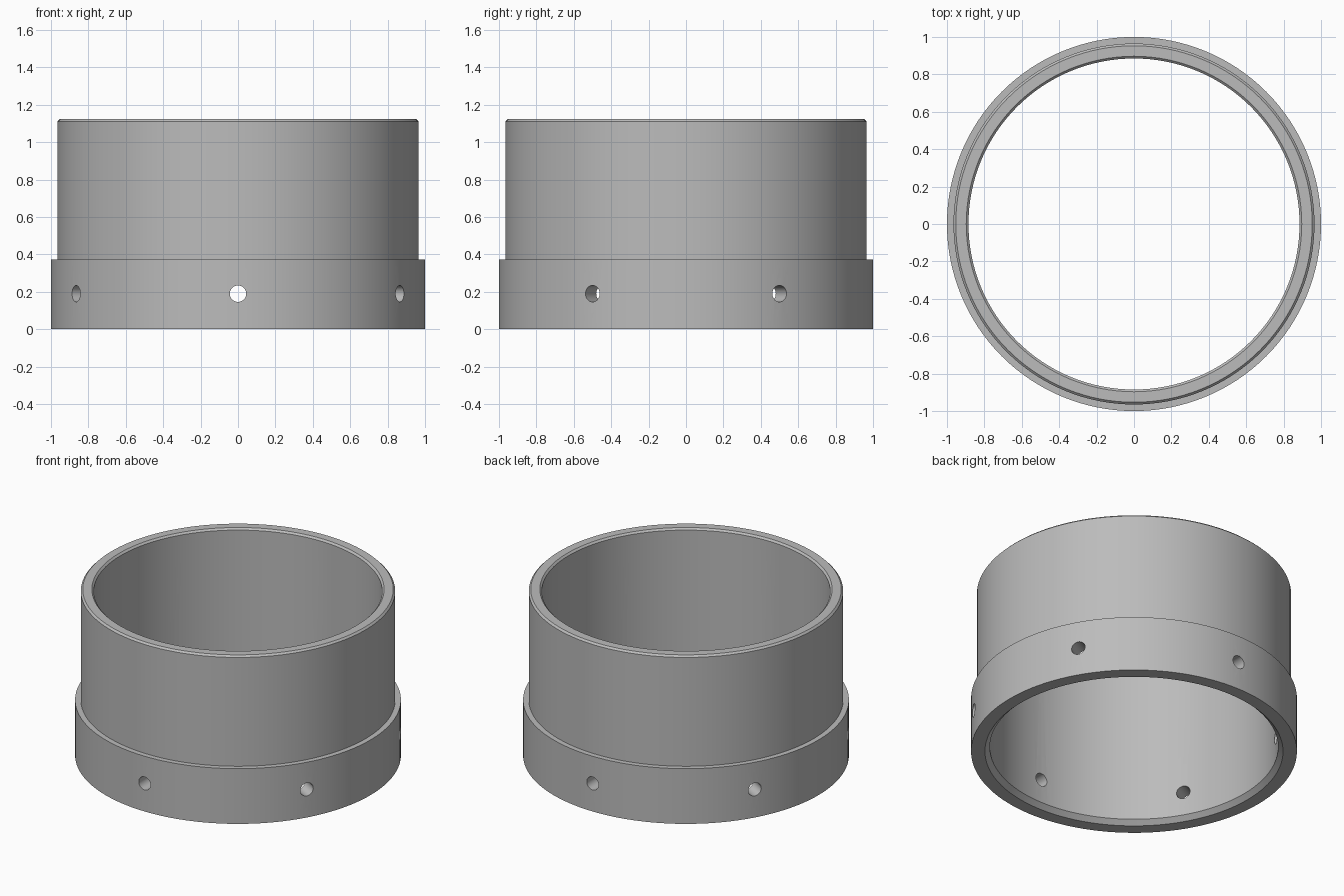
import bpy, bmesh, math
from mathutils import Matrix, Vector

if "Cube" in bpy.data.objects:
    bpy.data.objects.remove(bpy.data.objects["Cube"])

SEGMENTS = 128
HOLE_Z, HOLE_R = 0.19, 0.044

gray = bpy.data.materials.new("plain gray")
gray.diffuse_color = (0.5, 0.5, 0.5, 1)
gray.use_nodes = True
gray.node_tree.nodes["Principled BSDF"].inputs["Base Color"].default_value = gray.diffuse_color


def make_object(name, bm):
    bmesh.ops.recalc_face_normals(bm, faces=bm.faces)
    mesh = bpy.data.meshes.new(name)
    bm.to_mesh(mesh)
    bm.free()
    mesh.materials.append(gray)
    obj = bpy.data.objects.new(name, mesh)
    bpy.context.collection.objects.link(obj)
    return obj


# Sleeve wall: closed (radius, z) section with chamfered rims and a wide collar
section = [(0.915, 0), (1, 0), (1, 0.374), (0.965, 0.374), (0.965, 1.111),
           (0.953, 1.123), (0.897, 1.123), (0.885, 1.111), (0.885, 0.03)]
bm = bmesh.new()
verts = [bm.verts.new((0, -r, z)) for r, z in section]
edges = [bm.edges.new((verts[i - 1], verts[i])) for i in range(len(verts))]
bmesh.ops.spin(bm, geom=verts + edges, cent=(0, 0, 0), axis=(0, 0, 1),
               angle=math.tau, steps=SEGMENTS, use_merge=True)
bmesh.ops.remove_doubles(bm, verts=bm.verts, dist=1e-4)
sleeve = make_object("collared_sleeve", bm)

# Six radial screw holes around the collar
bm = bmesh.new()
for k in range(6):
    a = math.radians(-90 + 60 * k)
    d = Vector((math.cos(a), math.sin(a), 0))
    place = (Matrix.Translation(d * 0.94 + Vector((0, 0, HOLE_Z)))
             @ d.to_track_quat('Z', 'Y').to_matrix().to_4x4())
    bmesh.ops.create_cone(bm, cap_ends=True, segments=32, radius1=HOLE_R,
                          radius2=HOLE_R, depth=0.3, matrix=place)
cutter = make_object("screw_hole_cutter", bm)
cutter.hide_render = True

cut = sleeve.modifiers.new("screw_holes", 'BOOLEAN')
cut.operation = 'DIFFERENCE'
cut.solver = 'EXACT'
cut.object = cutter
bpy.context.view_layer.objects.active = sleeve
sleeve.select_set(True)
bpy.ops.object.modifier_apply(modifier=cut.name)
bpy.data.objects.remove(cutter)

# Smooth walls, crisp rims
bpy.ops.object.shade_smooth_by_angle(angle=math.radians(30))
